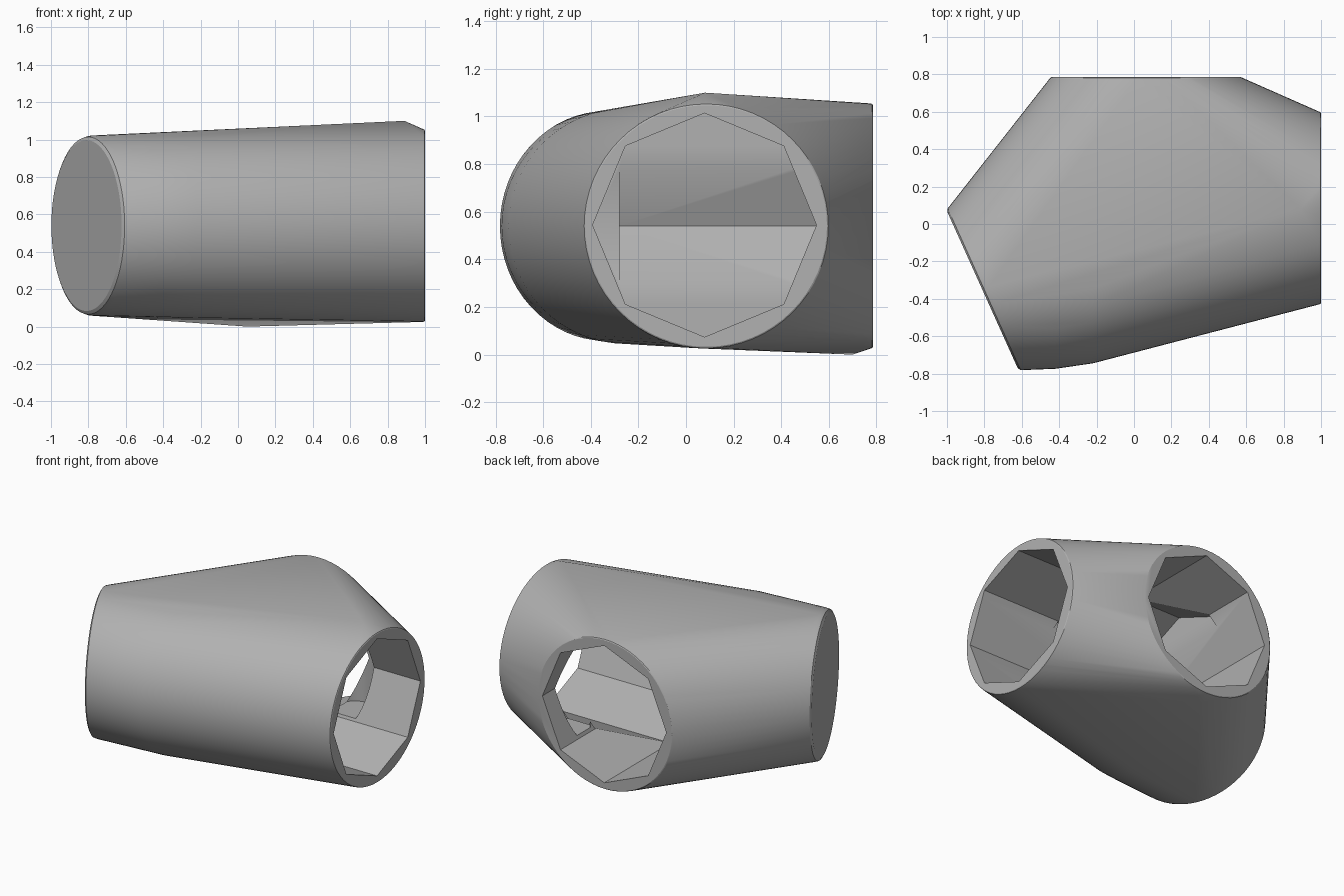
import bpy, bmesh
from math import radians, pi
from mathutils import Vector, Matrix

cube = bpy.data.objects.get("Cube")
if cube:
    bpy.data.objects.remove(cube, do_unlink=True)

MID = 0.54

# Plain grey plastic
grey = bpy.data.materials.new("grey plastic")
grey.use_nodes = True
colour = (0.44, 0.44, 0.44, 1)
grey.diffuse_color = colour
grey.node_tree.nodes["Principled BSDF"].inputs["Base Color"].default_value = colour


def add_object(name, bm):
    mesh = bpy.data.meshes.new(name)
    bm.to_mesh(mesh)
    bm.free()
    mesh.materials.append(grey)
    obj = bpy.data.objects.new(name, mesh)
    bpy.context.collection.objects.link(obj)
    return obj


def add_ring(bm, centre, normal, radius):
    """A circle of points across the given direction."""
    normal = Vector(normal).normalized()
    side = normal.cross(Vector((0, 0, 1)))
    for i in range(64):
        turn = Matrix.Rotation(2 * pi * i / 64, 3, normal)
        bm.verts.new(Vector(centre) + turn @ side * radius)


def add_rim(bm, centre, normal, radius, bevel):
    """Three rings that give a socket end a softened rim."""
    back = -Vector(normal).normalized()
    for inset, depth in ((bevel, 0), (bevel * 0.3, bevel * 0.4), (0, bevel * 1.4)):
        add_ring(bm, Vector(centre) + back * depth, normal, radius - inset)


# Outer body: skin stretched over three round ends
bm = bmesh.new()
add_rim(bm, (1, 0.085, MID), (1, 0, 0), 0.515, 0.008)
add_rim(bm, (0.065, 0.785, MID), (0, 1, 0), 0.515, 0.008)
add_rim(bm, (-0.81, -0.353, MID), (-0.91, -0.41, 0), 0.482, 0.025)
# Rounded swelling along the front
add_ring(bm, (-0.22, -0.25, MID), (1, 0, 0), 0.495)
add_ring(bm, (-0.42, -0.29, MID), (1, 0, 0), 0.484)
# Small peaks above the right socket and below the back socket
bm.verts.new((0.89, 0.08, 1.1))
bm.verts.new((0.05, 0.7, 0))
hull = bmesh.ops.convex_hull(bm, input=bm.verts[:])
loose = {v for v in hull["geom_interior"] + hull["geom_unused"]
         if isinstance(v, bmesh.types.BMVert)}
bmesh.ops.delete(bm, geom=list(loose), context="VERTS")
bmesh.ops.dissolve_limit(bm, angle_limit=radians(0.2), verts=bm.verts[:], edges=bm.edges[:])
bmesh.ops.recalc_face_normals(bm, faces=bm.faces[:])
body = add_object("connector_body", bm)


def add_bore(name, start, end, radius=0.47, sides=8):
    """Straight cutter between two points."""
    start, end = Vector(start), Vector(end)
    axis = end - start
    bm = bmesh.new()
    turn = axis.to_track_quat("Z", "Y").to_matrix().to_4x4()
    bmesh.ops.create_cone(bm, cap_ends=True, segments=sides, radius1=radius, radius2=radius,
                          depth=axis.length,
                          matrix=Matrix.Translation((start + end) / 2) @ turn)
    cutter = add_object(name, bm)
    cutter.hide_render = True
    cut = body.modifiers.new(name, "BOOLEAN")
    cut.object = cutter
    cut.operation = "DIFFERENCE"
    cut.solver = "EXACT"
    return cutter


# Sockets for the two tubes, and the rounded relief where they meet
cutters = [add_bore("right_bore", (-0.3, 0.078, MID + 0.004), (1.2, 0.078, MID + 0.004)),
           add_bore("back_bore", (0.07, -0.28, MID), (0.07, 1, MID)),
           add_bore("corner_relief", (0.52, 0.52, 0.23), (0.52, 0.52, 0.85), 0.13, 32)]

bpy.context.view_layer.objects.active = body
for obj in bpy.context.selected_objects:
    obj.select_set(False)
body.select_set(True)
for cutter in cutters:
    bpy.ops.object.modifier_apply(modifier=cutter.name)
    bpy.data.objects.remove(cutter, do_unlink=True)
bpy.ops.object.shade_smooth_by_angle(angle=radians(25))
